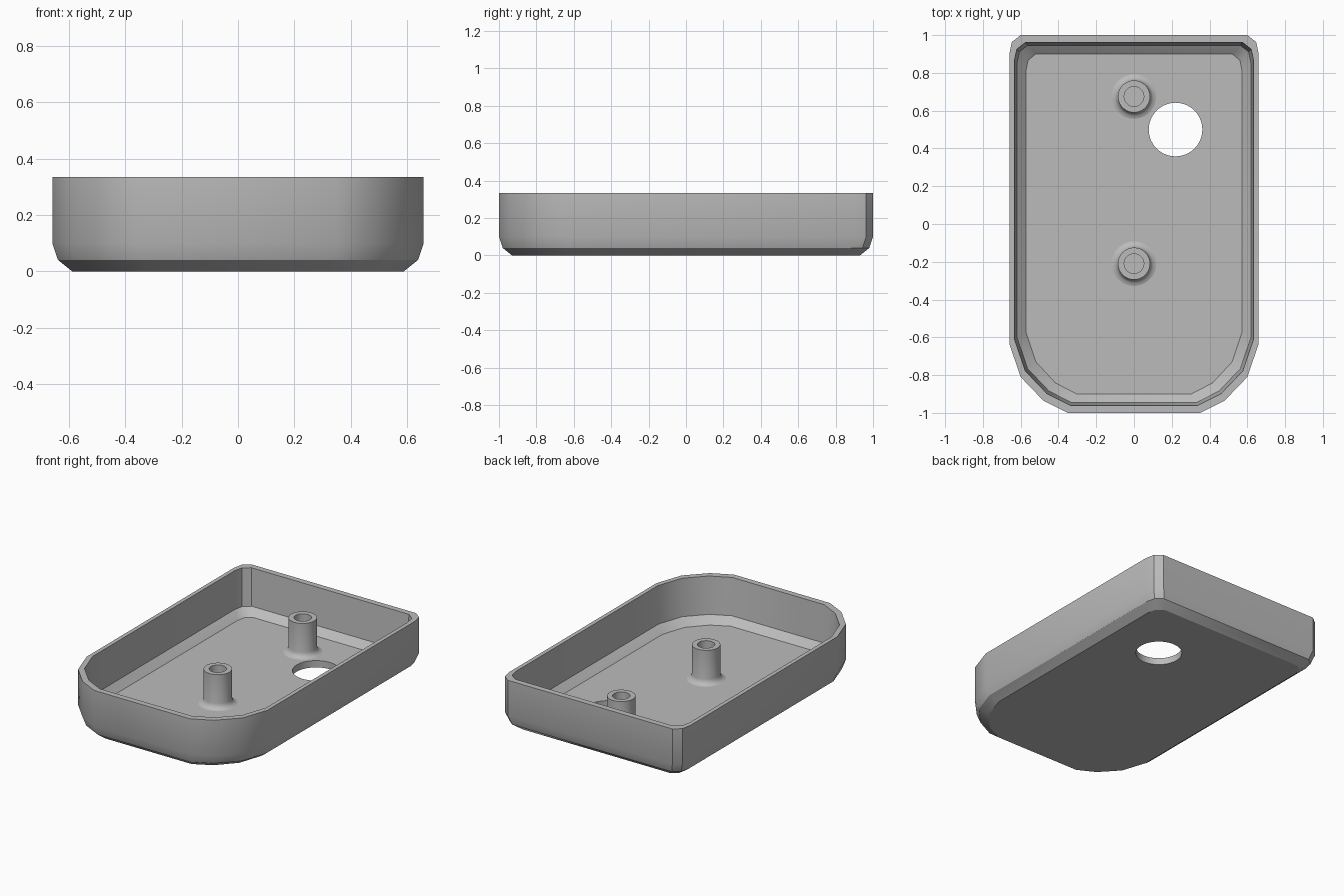
import bpy
import bmesh
import math

if "Cube" in bpy.data.objects:
    bpy.data.objects.remove(bpy.data.objects["Cube"])

HALF_W, HALF_L, RIM_Z, FLOOR_Z = 0.66, 1.0, 0.335, 0.045
SEGS = 40
HOLE = (0.22, 0.5, 0.142)
POSTS = {"rear_post": (0, 0.675), "front_post": (0, -0.21)}
FOOT_R = 0.118

grey = bpy.data.materials.new("plain grey")
grey.use_nodes = True
colour = (0.5, 0.5, 0.5, 1)
grey.diffuse_color = colour
grey.node_tree.nodes["Principled BSDF"].inputs["Base Color"].default_value = colour

# Right half of the plan: small cut corner at the back, broad round one in front
half = [(0.36, -1.0), (0.48, -0.935), (0.6, -0.81), (0.66, -0.635),
        (0.66, 0.9), (0.647, 0.963), (0.6, 1.0)]
half[0] = (0.35, -1.0)
PLAN = half + [(-x, y) for x, y in reversed(half)]


def outline(bm, dx, dy, z):
    """Ring of vertices on the plan, drawn in by dx and dy."""
    sx, sy = 1 - dx / HALF_W, 1 - dy / HALF_L
    return [bm.verts.new((x * sx, y * sy, z)) for x, y in PLAN]


def circle(bm, x, y, r, z):
    return [bm.verts.new((x + r * math.cos(a), y + r * math.sin(a), z))
            for a in (math.tau * i / SEGS for i in range(SEGS))]


def skin(bm, rings):
    """Join successive rings with quads."""
    for lo, hi in zip(rings, rings[1:]):
        n = len(lo)
        for i in range(n):
            j = (i + 1) % n
            bm.faces.new((lo[i], lo[j], hi[j], hi[i]))


def fill(bm, rings, up):
    """Flat sheet bounded by the first ring with the others as openings."""
    edges = []
    for ring in rings:
        for a, b in zip(ring, ring[1:] + ring[:1]):
            edges.append(bm.edges.get((a, b)) or bm.edges.new((a, b)))
    made = bmesh.ops.triangle_fill(bm, edges=edges, use_beauty=True,
                                   normal=(0, 0, up))
    for f in made["geom"]:
        if isinstance(f, bmesh.types.BMFace):
            f.normal_update()
            if f.normal.z * up < 0:
                f.normal_flip()


def finish(bm, name):
    mesh = bpy.data.meshes.new(name)
    bm.to_mesh(mesh)
    bm.free()
    mesh.materials.append(grey)
    ob = bpy.data.objects.new(name, mesh)
    bpy.context.collection.objects.link(ob)
    bpy.ops.object.select_all(action="DESELECT")
    ob.select_set(True)
    bpy.context.view_layer.objects.active = ob
    bpy.ops.object.shade_smooth_by_angle(angle=math.radians(30))


# Tray: bevelled underside, outer wall, rim, inner wall, sloped floor edge
bm = bmesh.new()
shell = [outline(bm, *step) for step in (
    (0.07, 0.07, 0), (0.02, 0.02, 0.04), (0, 0, 0.1), (0, 0, RIM_Z),
    (0.027, 0.039, RIM_Z), (0.041, 0.054, 0.09), (0.088, 0.1, FLOOR_Z))]
skin(bm, shell)

# Floor and underside with the round opening between them
hx, hy, hr = HOLE
hole_low, hole_top = circle(bm, hx, hy, hr, 0), circle(bm, hx, hy, hr, FLOOR_Z)
skin(bm, [hole_top, hole_low])
feet = [circle(bm, x, y, FOOT_R, FLOOR_Z) for x, y in POSTS.values()]
fill(bm, [shell[0], hole_low], -1)
fill(bm, [shell[-1], hole_top] + feet, 1)
finish(bm, "tray")

# Hollow screw posts with flared feet
PROFILE = [(FOOT_R, FLOOR_Z), (0.102, 0.05), (0.09, 0.062), (0.085, 0.08),
           (0.085, 0.27), (0.052, 0.27), (0.052, 0.06)]
for name, (x, y) in POSTS.items():
    bm = bmesh.new()
    rings = [circle(bm, x, y, r, z) for r, z in PROFILE]
    skin(bm, rings)
    bm.faces.new(rings[-1])
    finish(bm, name)
